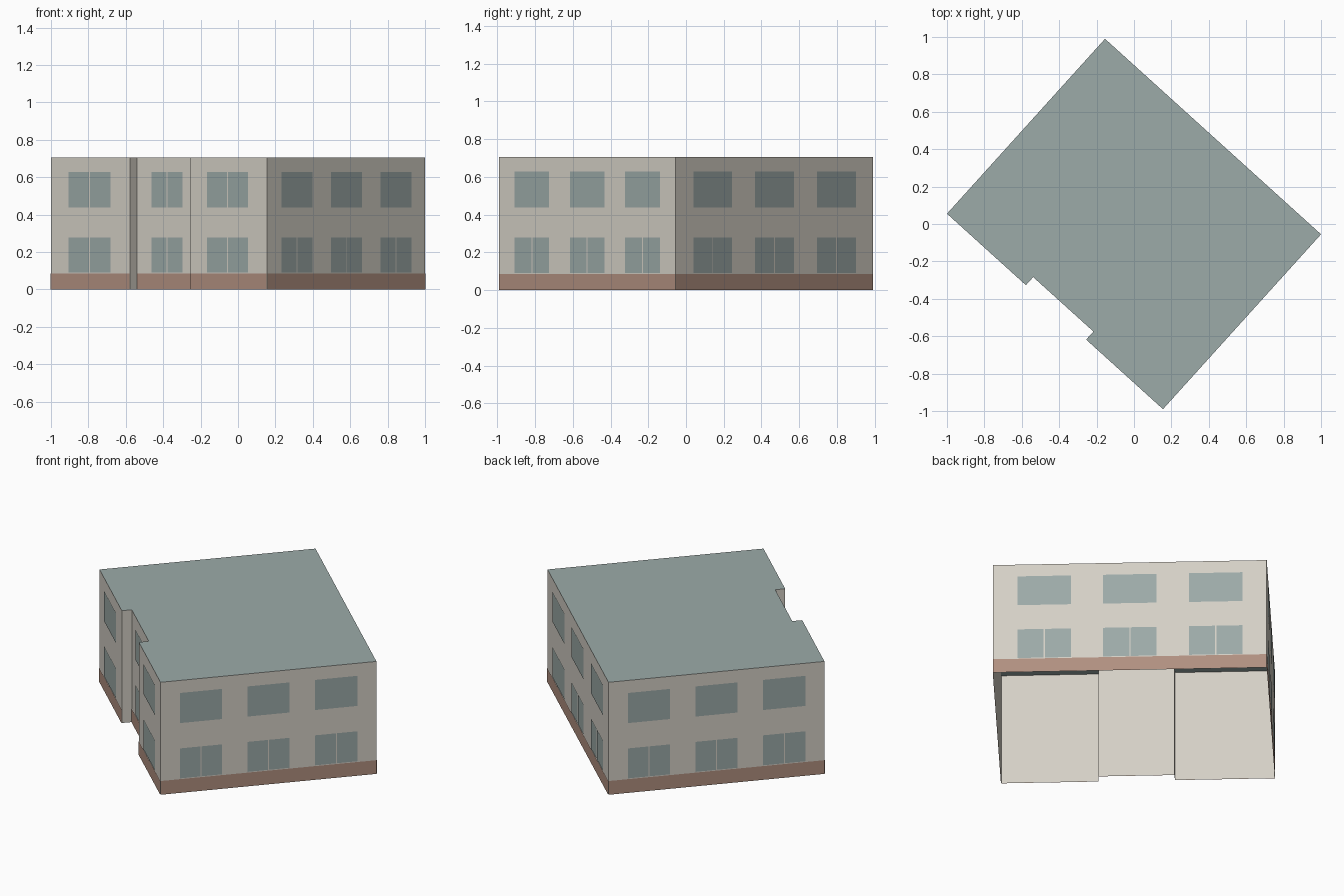
import bpy, bmesh
from mathutils import Vector

cube = bpy.data.objects.get("Cube")
if cube:
    bpy.data.objects.remove(cube, do_unlink=True)


def material(name, rgb):
    linear = [((c / 255 + 0.055) / 1.055) ** 2.4 for c in rgb] + [1]
    m = bpy.data.materials.new(name)
    m.use_nodes = True
    m.diffuse_color = linear
    m.node_tree.nodes["Principled BSDF"].inputs["Base Color"].default_value = linear
    return m


cream = material("cream plaster", (213, 208, 198))
brick = material("brick red", (177, 144, 128))
glass = material("grey blue glass", (156, 170, 168))
slate = material("grey blue roof", (156, 171, 169))

HEIGHT, PLINTH, PROUD, BAR = 0.705, 0.086, 0.002, 0.007
FLOORS = [(0.091, 0.279), (0.438, 0.627)]

# Footprint, counterclockwise: west, recess, south, east and north corners
plan = [Vector(p) for p in [
    (-1, 0.055), (-0.578, -0.327), (-0.539, -0.284), (-0.217, -0.575),
    (-0.256, -0.618), (0.155, -0.99), (1, -0.055), (-0.155, 0.99)]]


def add_object(name, bm, mat):
    mesh = bpy.data.meshes.new(name)
    bm.to_mesh(mesh)
    bm.free()
    mesh.materials.append(mat)
    ob = bpy.data.objects.new(name, mesh)
    bpy.context.collection.objects.link(ob)
    return ob


def wall_quad(bm, edge, a, b, low, high, proud=0.0):
    """Upright outward quad on a wall, between fractions a and b of its length."""
    start, end = plan[edge], plan[(edge + 1) % len(plan)]
    run = end - start
    out = Vector((run.y, -run.x)).normalized() * proud
    p, q = start + run * a + out, start + run * b + out
    corners = [(*p, low), (*q, low), (*q, high), (*p, high)]
    bm.faces.new([bm.verts.new(c) for c in corners])


def window(bm, edge, middle, width, floor, split):
    a, b = middle - width / 2, middle + width / 2
    panes = [(a, b)]
    if split:
        length = (plan[(edge + 1) % len(plan)] - plan[edge]).length
        gap = BAR / length / 2
        panes = [(a, middle - gap), (middle + gap, b)]
    for left, right in panes:
        wall_quad(bm, edge, left, right, *floor, PROUD)


# Open-bottomed wall shell
bm = bmesh.new()
for edge in range(len(plan)):
    wall_quad(bm, edge, 0, 1, 0, HEIGHT)
bmesh.ops.remove_doubles(bm, verts=bm.verts, dist=0.0001)
add_object("walls", bm, cream)

# Flat roof
bm = bmesh.new()
bm.faces.new([bm.verts.new((*p, HEIGHT)) for p in plan])
add_object("roof", bm, slate)

# Plinth bands on every facade except the short recess returns
bm = bmesh.new()
for edge in (0, 2, 4, 5, 6, 7):
    wall_quad(bm, edge, 0, 1, 0, PLINTH, PROUD)
add_object("plinth", bm, brick)

# Entrance facade: one paired window per bay on both floors
bm = bmesh.new()
for edge, middle, width in [(0, 0.49, 0.53), (2, 0.5, 0.51), (4, 0.49, 0.53)]:
    for floor in FLOORS:
        window(bm, edge, middle, width, floor, True)
add_object("entrance_windows", bm, glass)

# Other facades: three windows per floor, paired panes downstairs only
bm = bmesh.new()
for edge in (5, 6, 7):
    for middle in (0.187, 0.5, 0.814):
        for level, floor in enumerate(FLOORS):
            window(bm, edge, middle, 0.196, floor, level == 0)
add_object("side_and_back_windows", bm, glass)
